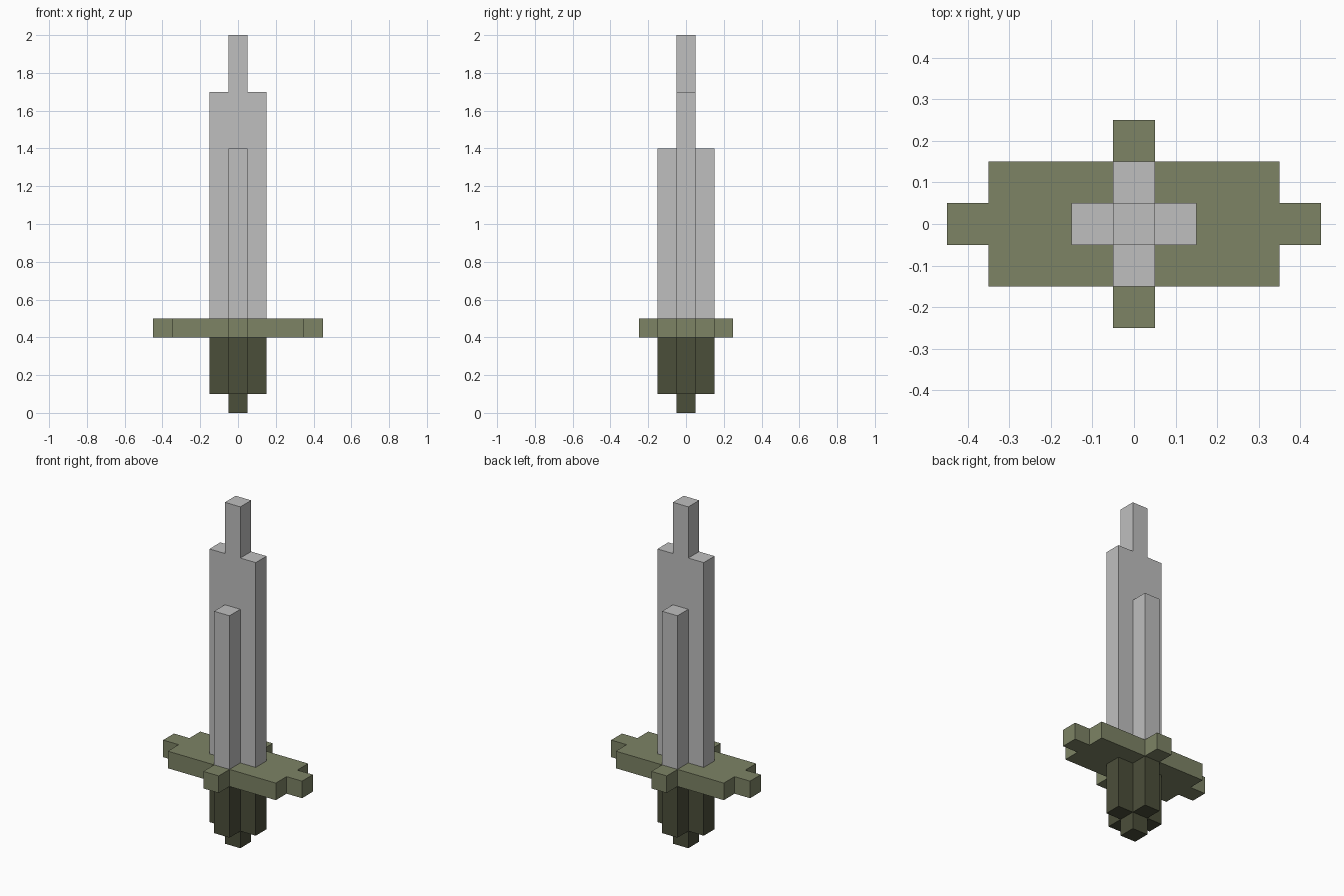
import bpy
import bmesh
from mathutils import Vector

cube = bpy.data.objects.get("Cube")
if cube:
    bpy.data.objects.remove(cube, do_unlink=True)


def srgb_material(name, rgb):
    """Flat material from 0-255 sRGB values, stored as linear."""
    lin = [(c / 255 / 12.92) if c / 255 <= 0.04045
           else ((c / 255 + 0.055) / 1.055) ** 2.4 for c in rgb] + [1.0]
    mat = bpy.data.materials.new(name)
    mat.use_nodes = True
    mat.diffuse_color = lin
    bsdf = mat.node_tree.nodes["Principled BSDF"]
    bsdf.inputs["Base Color"].default_value = lin
    bsdf.inputs["Roughness"].default_value = 0.8
    return mat


steel = srgb_material("steel_grey", (191, 191, 191))
olive = srgb_material("olive_green", (125, 131, 101))
dark_olive = srgb_material("dark_olive", (75, 78, 58))


def prism(name, outline, axis, start, end, mat):
    """Extrude a closed outline along y (outline in xz) or z (outline in xy)."""
    bm = bmesh.new()
    if axis == "z":
        points = [(u, v, start) for u, v in outline]
        move = Vector((0, 0, end - start))
    else:
        points = [(u, start, v) for u, v in outline]
        move = Vector((0, end - start, 0))
    face = bm.faces.new([bm.verts.new(p) for p in points])
    top = bmesh.ops.extrude_face_region(bm, geom=[face])["geom"]
    bmesh.ops.translate(bm, vec=move,
                        verts=[g for g in top if isinstance(g, bmesh.types.BMVert)])
    bmesh.ops.recalc_face_normals(bm, faces=bm.faces[:])
    mesh = bpy.data.meshes.new(name)
    bm.to_mesh(mesh)
    bm.free()
    mesh.materials.append(mat)
    obj = bpy.data.objects.new(name, mesh)
    bpy.context.collection.objects.link(obj)
    return obj


def mirrored(quarter):
    """Complete a quarter outline, listed from the +x side to the +y side."""
    half = quarter + [(-x, y) for x, y in reversed(quarter)]
    return half + [(-x, -y) for x, y in half]


def rectangle(x, y):
    return mirrored([(x, y)])


T = 0.05  # half thickness of the narrow bars

# Handle: square pommel below a cross-shaped grip
prism("pommel", rectangle(T, T), "z", 0.0, 0.1, dark_olive)
prism("grip", mirrored([(0.15, T), (T, T), (T, 0.15)]), "z", 0.1, 0.4, dark_olive)

# Crossguard: broad plate with a stub on each side
prism("crossguard",
      mirrored([(0.45, T), (0.35, T), (0.35, 0.15), (T, 0.15), (T, 0.25)]),
      "z", 0.4, 0.5, olive)

# Blade: flat plate with a stepped narrow tip
side = [(0.15, 0.5), (0.15, 1.7), (T, 1.7), (T, 2.0)]
prism("blade", side + [(-x, z) for x, z in reversed(side)], "y", -T, T, steel)

# Ridges running up the front and back of the blade
ridge = [(-T, 0.5), (T, 0.5), (T, 1.4), (-T, 1.4)]
for name, sign in (("front_ridge", -1), ("back_ridge", 1)):
    prism(name, ridge, "y", sign * T, sign * 0.15, steel)
